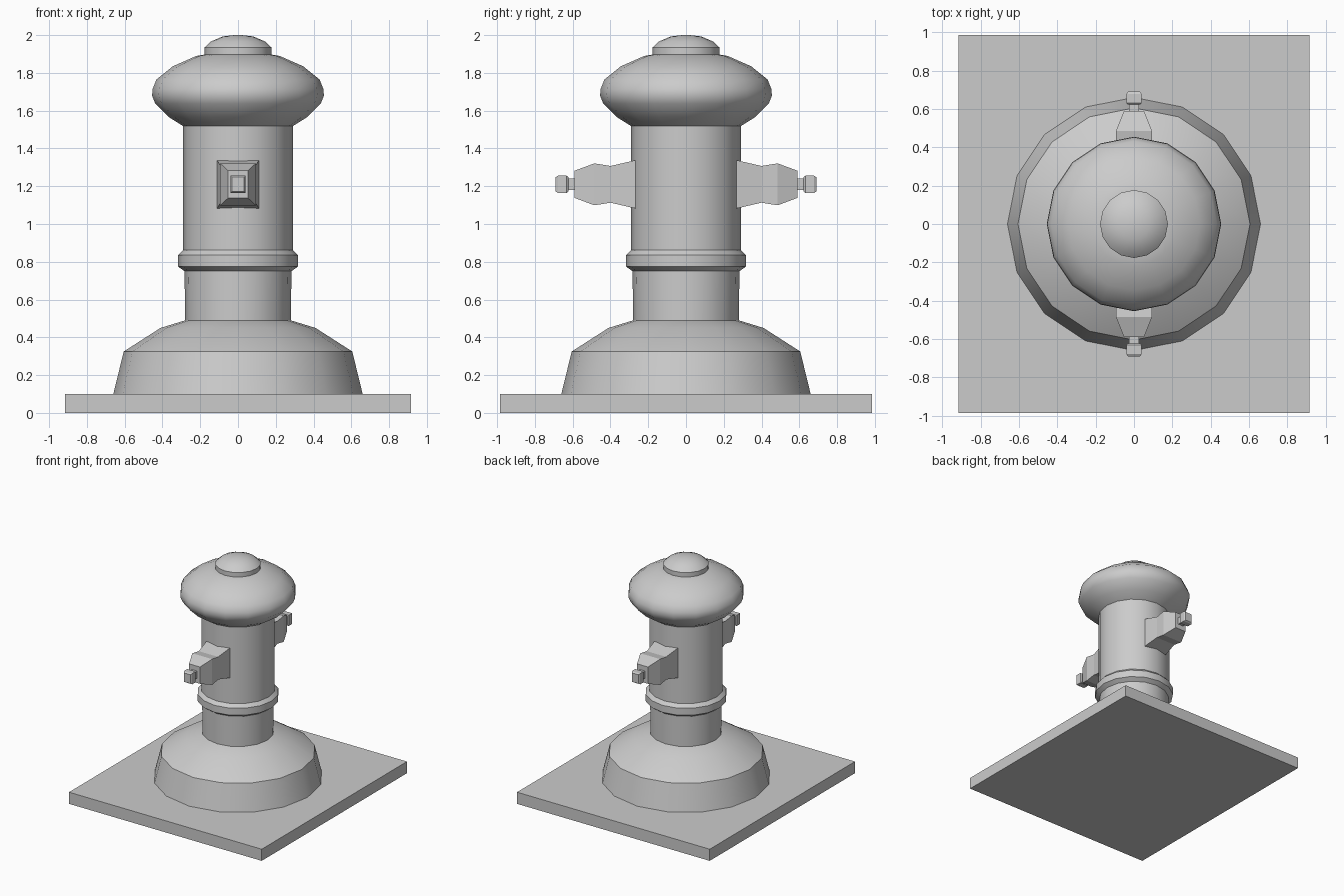
import bpy, bmesh, math

if "Cube" in bpy.data.objects:
    bpy.data.objects.remove(bpy.data.objects["Cube"])

def make_object(name, bm, smooth=None):
    bmesh.ops.recalc_face_normals(bm, faces=bm.faces)
    me = bpy.data.meshes.new(name)
    bm.to_mesh(me)
    bm.free()
    ob = bpy.data.objects.new(name, me)
    bpy.context.collection.objects.link(ob)
    if smooth:
        bpy.ops.object.select_all(action='DESELECT')
        ob.select_set(True)
        bpy.context.view_layer.objects.active = ob
        bpy.ops.object.shade_smooth_by_angle(angle=math.radians(smooth))
    return ob

def skin(name, rings, smooth=None):
    """Join equal-length rings of points into a capped solid."""
    bm = bmesh.new()
    loops = [[bm.verts.new(p) for p in r] for r in rings]
    n = len(loops[0])
    for a, b in zip(loops, loops[1:]):
        for i in range(n):
            j = (i + 1) % n
            bm.faces.new((a[i], a[j], b[j], b[i]))
    bm.faces.new(loops[0])
    bm.faces.new(loops[-1])
    return make_object(name, bm, smooth)

def turned(name, profile, sides=16):
    rings = [[(r * math.cos(math.tau * i / sides), r * math.sin(math.tau * i / sides), z)
              for i in range(sides)] for r, z in profile]
    return skin(name, rings, 32)

def outlet_part(name, sections, side):
    """Rectangular sections (y, half width, half height) along y."""
    zc = 1.21
    rings = [[(sx * w, side * y, zc + sz * h)
              for sx, sz in ((-1, -1), (1, -1), (1, 1), (-1, 1))] for y, w, h in sections]
    return skin(name, rings)

# ground slab
bm = bmesh.new()
bmesh.ops.create_cube(bm, size=1)
for v in bm.verts:
    v.co = (v.co.x * 1.83, v.co.y * 1.97, (v.co.z + 0.5) * 0.1)
make_object("base_slab", bm)

# column: flared foot, collar, barrel, bonnet and top cap
turned("hydrant_column", [
    (0.66, 0.1), (0.605, 0.325), (0.41, 0.45), (0.28, 0.49),
    (0.283, 0.75), (0.318, 0.775), (0.318, 0.835), (0.29, 0.862), (0.29, 1.518),
    (0.365, 1.565), (0.438, 1.637), (0.455, 1.68), (0.452, 1.715), (0.432, 1.765),
    (0.345, 1.835), (0.22, 1.89), (0.177, 1.897),
    (0.177, 1.935), (0.142, 1.967), (0.08, 1.993), (0.02, 2.0)])

# side outlets with stem and square nut, front and back
for label, side in (("front", -1), ("back", 1)):
    outlet_part(label + "_outlet", [
        (0.25, 0.112, 0.13), (0.275, 0.11, 0.126), (0.40, 0.092, 0.097),
        (0.485, 0.094, 0.111), (0.59, 0.052, 0.072)], side)
    outlet_part(label + "_stem", [(0.58, 0.025, 0.03), (0.635, 0.025, 0.03)], side)
    outlet_part(label + "_nut", [
        (0.623, 0.032, 0.038), (0.632, 0.04, 0.046),
        (0.678, 0.04, 0.046), (0.69, 0.032, 0.038)], side)
